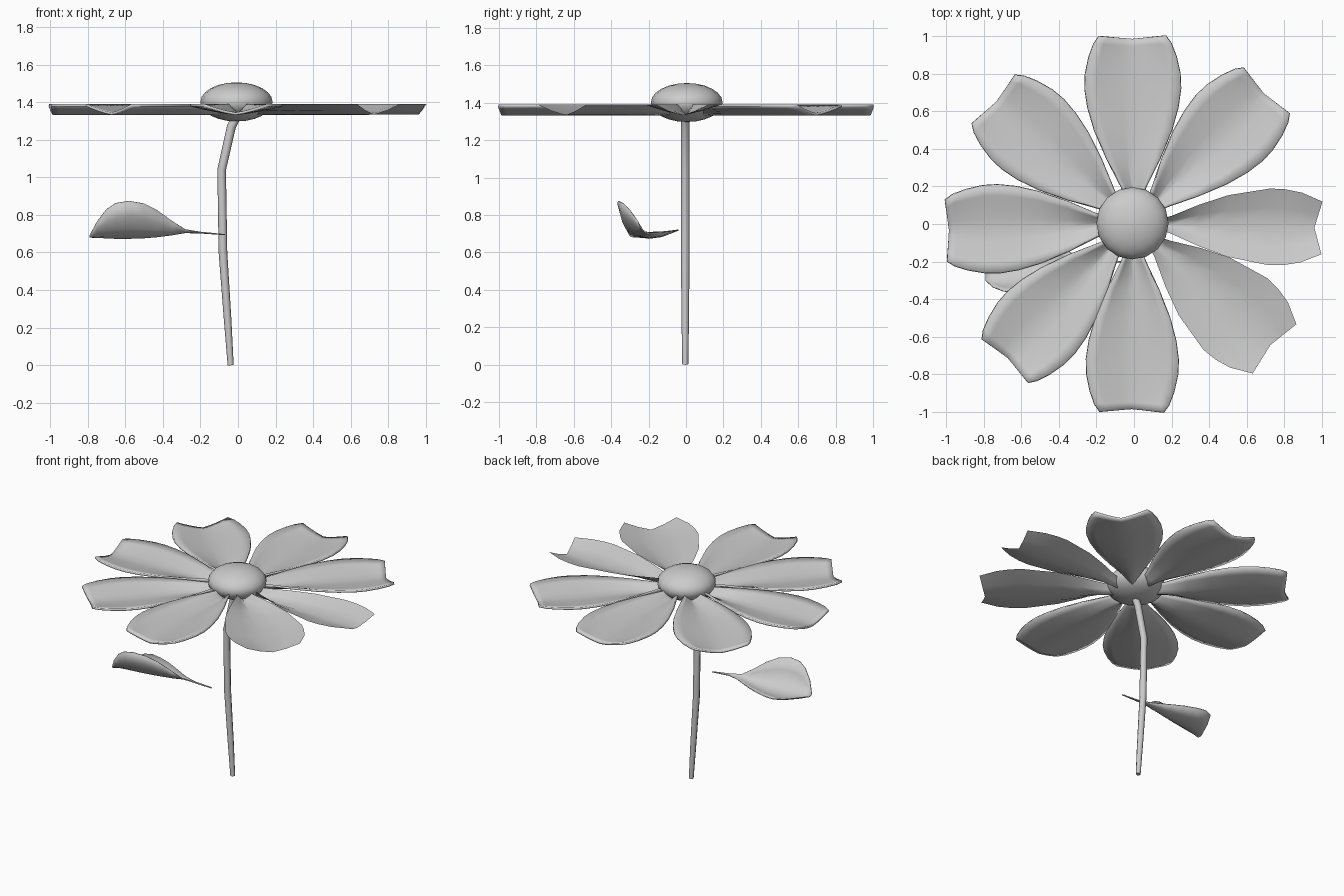
import bpy
from math import radians, sin, cos

if "Cube" in bpy.data.objects:
    bpy.data.objects.remove(bpy.data.objects["Cube"])


def grid_object(name, rows, thickness=0.0, offset=-1.0):
    """Smooth sheet from rows of points, optionally thickened."""
    n = len(rows[0])
    verts = [p for row in rows for p in row]
    faces = [(i * n + j, (i + 1) * n + j, (i + 1) * n + j + 1, i * n + j + 1)
             for i in range(len(rows) - 1) for j in range(n - 1)]
    mesh = bpy.data.meshes.new(name)
    mesh.from_pydata(verts, [], faces)
    mesh.update()
    obj = bpy.data.objects.new(name, mesh)
    bpy.context.collection.objects.link(obj)
    mesh.shade_smooth()
    if thickness:
        mod = obj.modifiers.new("thickness", 'SOLIDIFY')
        mod.thickness = thickness
        mod.offset = offset
    return obj


# Petal outline: distance from the centre, half width
OUTLINE = [(0.10, 0.02), (0.20, 0.06), (0.35, 0.14), (0.50, 0.205), (0.62, 0.24),
           (0.72, 0.255), (0.80, 0.252), (0.89, 0.232), (0.96, 0.205), (1.0, 0.175)]


def petal(name, angle, width, notch, thick):
    outline = OUTLINE if thick else OUTLINE[:4] + OUTLINE[5:8] + OUTLINE[9:]
    half = 4 if thick else 2
    a = radians(angle)
    rows = []
    for r, w in outline:
        row = []
        for j in range(-half, half + 1):
            u = j / half
            d = r - notch * (1 - abs(u)) * r ** 5
            s = -u * w * width
            z = 1.333 + (0.012 if thick else 0) + (0.046 if thick else 0.057) * abs(u) ** 1.3
            row.append((d * cos(a) - s * sin(a), d * sin(a) + s * cos(a), z))
        rows.append(row)
    # Reverse so that normals face up
    rows = [row[::-1] for row in rows]
    return grid_object(name, rows, 0.014 if thick else 0.0)


# Eight petals: two thin sheets on the right, six with a rim
PETALS = [(-1.2, 0.80, 0.04, False), (45.2, 0.97, 0.02, True), (90.5, 1.0, 0.015, True),
          (138.4, 0.97, 0.02, True), (182, 0.92, 0.015, True), (226.7, 0.95, 0.02, True),
          (269.3, 0.96, 0.015, True), (318.4, 1.0, 0.03, False)]
for i, args in enumerate(PETALS):
    petal(f"petal_{i + 1}", *args)

# Flower centre
bpy.ops.mesh.primitive_uv_sphere_add(segments=16, ring_count=12, radius=1,
                                     location=(-0.008, 0.004, 1.401))
centre = bpy.context.object
centre.name = "flower_centre"
centre.scale = (0.192, 0.192, 0.104)
bpy.ops.object.shade_smooth()

# Bent stem, tapering to the foot
curve = bpy.data.curves.new("stem", 'CURVE')
curve.dimensions = '3D'
curve.bevel_depth = 1.0
curve.bevel_resolution = 2
curve.use_fill_caps = True
path = [(-0.039, 0.0, 0.016), (-0.055, 0.24, 0.020), (-0.080, 0.60, 0.023),
        (-0.087, 1.04, 0.023), (-0.035, 1.27, 0.024), (-0.01, 1.32, 0.024)]
spline = curve.splines.new('POLY')
spline.points.add(len(path) - 1)
for pt, (x, z, r) in zip(spline.points, path):
    pt.co = (x, -0.004, z, 1)
    pt.radius = r
spline.use_smooth = True
stem = bpy.data.objects.new("stem", curve)
bpy.context.collection.objects.link(stem)

# Folded leaf: x, then (y, z) of the flat edge, the fold and the raised edge
LEAF = [(-0.07, (-0.197, 0.695), (-0.20, 0.695), (-0.203, 0.695)),
        (-0.20, (-0.20, 0.704), (-0.21, 0.706), (-0.22, 0.708)),
        (-0.28, (-0.18, 0.707), (-0.215, 0.708), (-0.235, 0.722)),
        (-0.35, (-0.145, 0.708), (-0.225, 0.70), (-0.26, 0.767)),
        (-0.43, (-0.105, 0.711), (-0.235, 0.695), (-0.30, 0.825)),
        (-0.50, (-0.075, 0.714), (-0.245, 0.692), (-0.335, 0.86)),
        (-0.58, (-0.05, 0.717), (-0.255, 0.69), (-0.36, 0.874)),
        (-0.65, (-0.04, 0.719), (-0.26, 0.688), (-0.365, 0.862)),
        (-0.70, (-0.06, 0.717), (-0.265, 0.687), (-0.355, 0.83)),
        (-0.75, (-0.15, 0.705), (-0.27, 0.685), (-0.335, 0.765)),
        (-0.79, (-0.26, 0.685), (-0.28, 0.682), (-0.30, 0.69))]
rows = []
for x, a, m, b in LEAF:
    row = []
    for j in range(-3, 4):
        t = j / 3
        wa, wm, wb = t * (t - 1) / 2, 1 - t * t, t * (t + 1) / 2
        row.append((x, *(wa * a[k] + wm * m[k] + wb * b[k] for k in (0, 1))))
    rows.append(row)
grid_object("leaf", rows, 0.006, 0.0)
